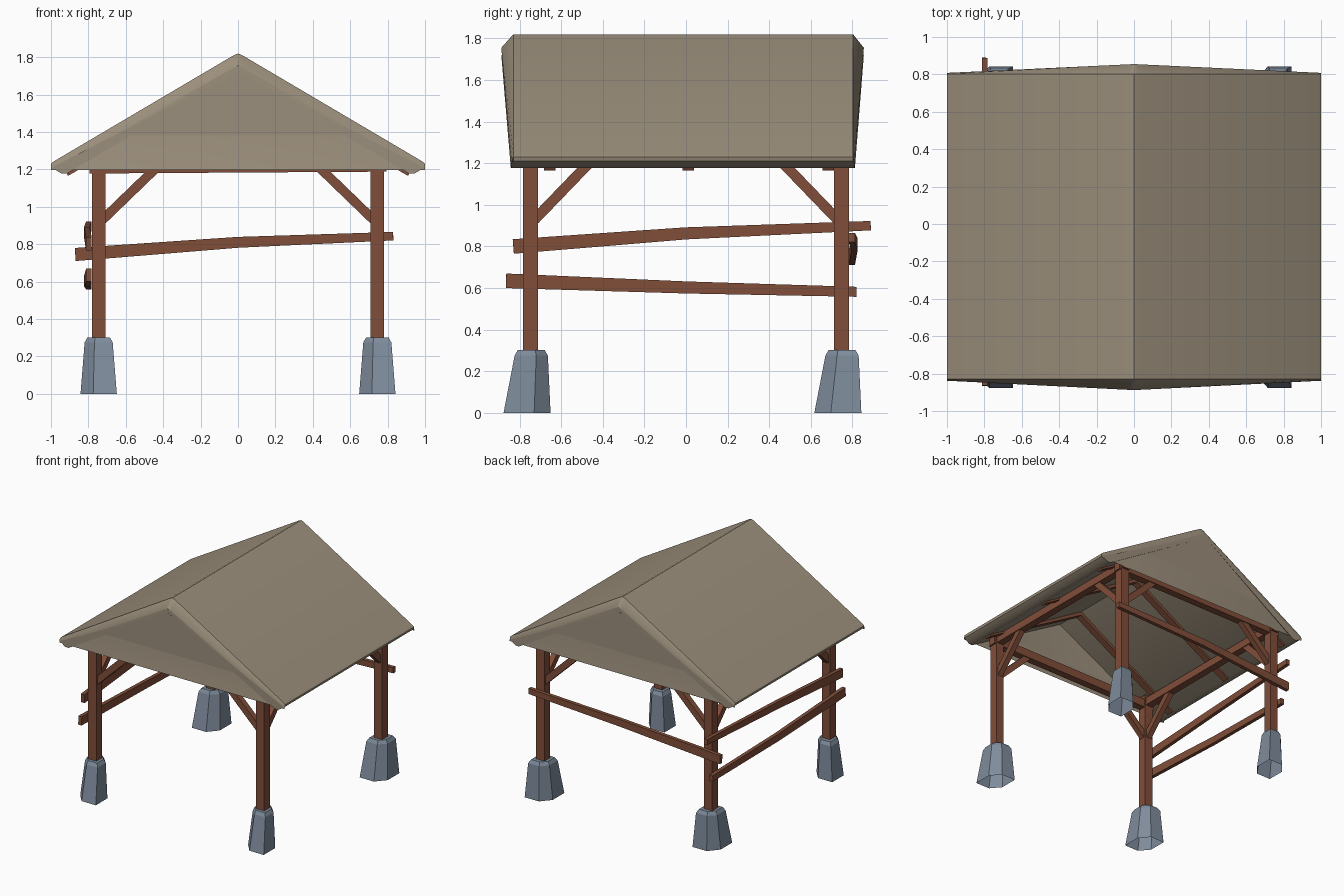
import bpy, bmesh, math
from mathutils import Vector

if "Cube" in bpy.data.objects:
    bpy.data.objects.remove(bpy.data.objects["Cube"])


def material(name, rgb):
    m = bpy.data.materials.new(name)
    m.diffuse_color = (*rgb, 1)
    m.use_nodes = True
    m.node_tree.nodes["Principled BSDF"].inputs["Base Color"].default_value = m.diffuse_color
    return m


TAN = material("roof tan", (0.33, 0.275, 0.2))
WOOD = material("red brown wood", (0.22, 0.077, 0.041))
STONE = material("blue grey stone", (0.21, 0.26, 0.33))


def loft(name, rings, mat, cap_start=True, cap_end=True):
    """Skin a list of equal-length rings of points."""
    bm = bmesh.new()
    vs = [[bm.verts.new(p) for p in r] for r in rings]
    n = len(rings[0])
    for a, b in zip(vs, vs[1:]):
        for i in range(n):
            j = (i + 1) % n
            bm.faces.new((a[i], a[j], b[j], b[i]))
    if cap_start:
        bm.faces.new(vs[0][::-1])
    if cap_end:
        bm.faces.new(vs[-1])
    bmesh.ops.recalc_face_normals(bm, faces=bm.faces[:])
    me = bpy.data.meshes.new(name)
    bm.to_mesh(me)
    bm.free()
    me.materials.append(mat)
    ob = bpy.data.objects.new(name, me)
    bpy.context.collection.objects.link(ob)
    return ob


def timber(name, pts, w, h):
    """Rectangular timber through points; h may be one height per point."""
    pts = [Vector(p) for p in pts]
    hs = h if isinstance(h, (list, tuple)) else [h] * len(pts)
    rings = []
    for i, p in enumerate(pts):
        d = (pts[min(i + 1, len(pts) - 1)] - pts[max(i - 1, 0)]).normalized()
        side = d.cross(Vector((0, 0, 1)))
        side = side.normalized() if side.length > 0.01 else Vector((1, 0, 0))
        up = side.cross(d)
        s, u = side * w / 2, up * hs[i] / 2
        rings.append([p - s - u, p + s - u, p + s + u, p - s + u])
    return loft(name, rings, WOOD)


# Roof: thick bent slab, verges flare out a little towards the ridge
half = [(0.985, 1.243), (1.0, 1.23), (0.995, 1.21), (0.945, 1.178), (0.915, 1.178)]
profile = ([(-x, z) for x, z in half[::-1]] + [(-0.025, 1.809), (0, 1.82), (0.025, 1.809)]
           + half + [(0, 1.72)])


def verge(sign, ridge_y, eave_y):
    ring = []
    for x, z in profile:
        floor = max(1.178, 1.722 - 0.59 * abs(x))
        top = z > floor + 0.04
        nz = max(z - 0.065, floor + 0.02) if top else z
        y = ridge_y + (eave_y - ridge_y) * abs(x)
        ring.append((x, sign * y, nz))
    return ring


roof = loft("roof", [verge(-1, 0.888, 0.838),
                     [(x, -0.83, z) for x, z in profile],
                     [(x, 0.803, z) for x, z in profile],
                     verge(1, 0.855, 0.808)], TAN)
bpy.context.view_layer.objects.active = roof
roof.select_set(True)
bpy.ops.object.shade_smooth_by_angle(angle=math.radians(40))

# Posts, footing stones and diagonal braces at the four corners
PX, PY = 0.745, 0.747
HEX = [(-1, -.3), (-.3, -1), (1, -1), (1, .3), (.3, 1), (-1, 1)]
turn = 0
for sx, side in ((-1, "left"), (1, "right")):
    for sy, end in ((-1, "front"), (1, "back")):
        tag = f"{end}_{side}"
        x, y = sx * PX, sy * PY
        timber(f"{tag}_post", [(x, y, 0.25), (x, y, 1.285)], 0.073, 0.073)
        # stone leans: base shifted towards the front
        c, s = [(1, 0), (0, 1), (-1, 0), (0, -1)][turn]
        turn += 1
        rings = []
        for z, rx, ry, dy in ((0, .097, .113, -.017), (.275, .075, .08, .003), (.302, .06, .065, .003)):
            rings.append([(x + rx * (a * c - b * s), y + dy + ry * (a * s + b * c), z)
                          for a, b in HEX])
        loft(f"{tag}_stone", rings, STONE, cap_start=False)
        timber(f"{tag}_brace_across", [(x - sx * .02, y, .93), (x - sx * .31, y, 1.21)], 0.045, 0.05)
        timber(f"{tag}_brace_along", [(x, y - sy * .02, .93), (x, y - sy * .29, 1.21)], 0.045, 0.05)

# Top beams around the frame
for s, end in ((-1, "front"), (1, "back")):
    timber(f"{end}_beam", [(-0.795, s * PY, 1.212), (0.795, s * PY, 1.222)], 0.06, 0.068)
for s, side in ((-1, "left"), (1, "right")):
    timber(f"{side}_beam", [(s * PX, -0.8, 1.228), (s * PX, 0.8, 1.228)], 0.06, 0.062)

# Three pairs of rafters under the roof
for i, y in enumerate((-0.655, 0.01, 0.683)):
    timber(f"rafter_pair_{i + 1}", [(-0.92, y, 1.185), (0, y, 1.715)], 0.055, 0.045)
    timber(f"rafter_pair_{i + 1}_right", [(0, y, 1.715), (0.92, y, 1.185)], 0.055, 0.045)

# Rough fence rails: one at the back, two on the left side
timber("back_rail", [(-.87, .797, .745), (0, .81, .81), (.83, .797, .843)], 0.03, (.07, .058, .045))
timber("left_upper_rail", [(-.797, -.83, .80), (-.808, 0, .863), (-.797, .888, .90)], 0.03, (.07, .058, .045))
timber("left_lower_rail", [(-.797, -.865, .635), (-.808, 0, .603), (-.797, .82, .582)], 0.03, (.07, .058, .048))
